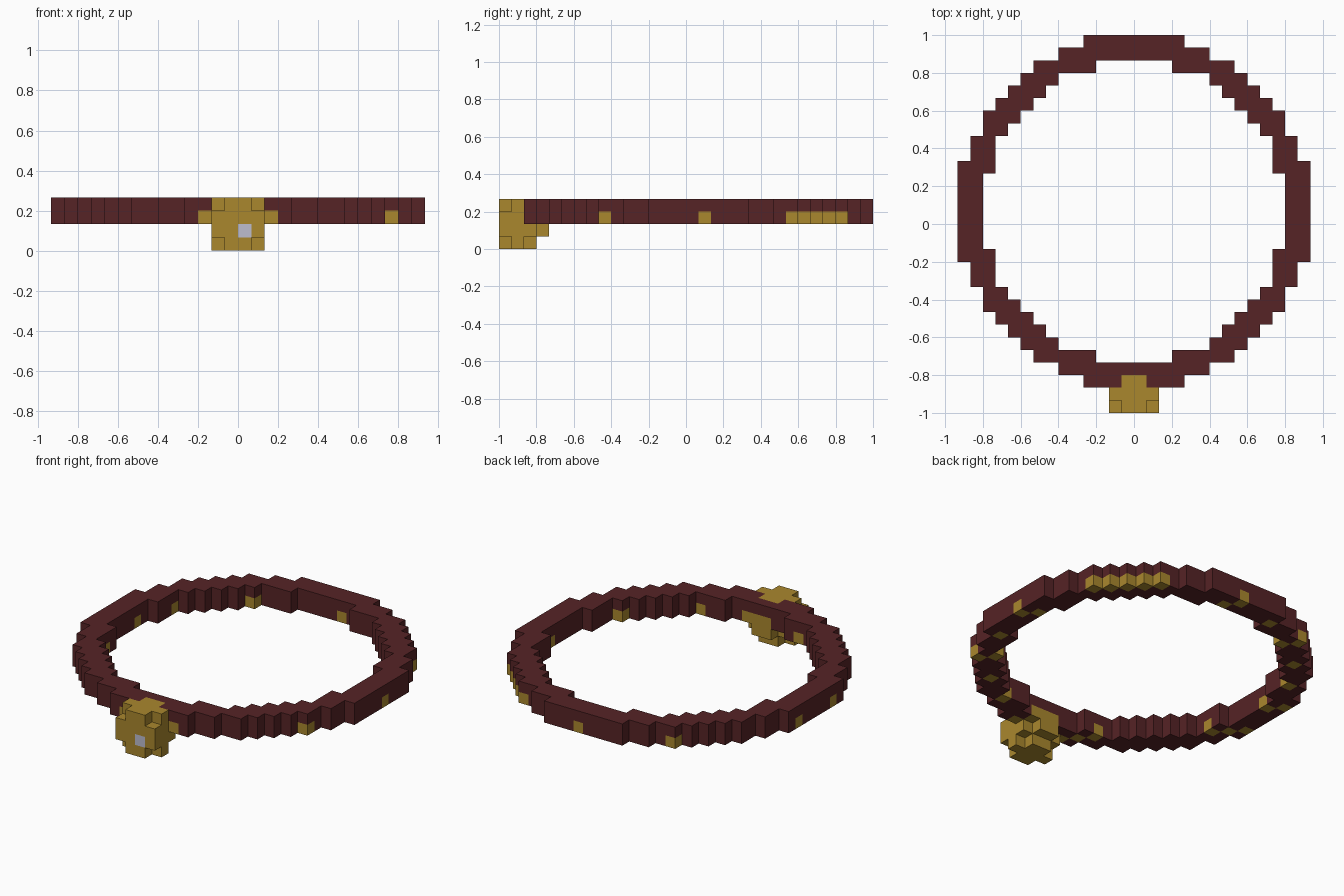
import bpy, bmesh, math
from mathutils import Vector

if "Cube" in bpy.data.objects:
    bpy.data.objects.remove(bpy.data.objects["Cube"])

U = 1 / 15  # voxel size


def material(name, rgb):
    m = bpy.data.materials.new(name)
    m.diffuse_color = (*rgb, 1)
    m.use_nodes = True
    m.node_tree.nodes["Principled BSDF"].inputs["Base Color"].default_value = m.diffuse_color
    return m


MATS = [material("maroon leather", (0.093, 0.017, 0.019)),
        material("gold", (0.40, 0.245, 0.027)),
        material("pale grey", (0.51, 0.51, 0.62))]
MAROON, GOLD, GREY = range(3)

# bell: rounded block of cells with its eight corners missing, plus a back bump
bell = {}
for x in range(-2, 2):
    for y in range(-15, -12):
        for z in range(4):
            if not (x in (-2, 1) and y in (-15, -13) and z in (0, 3)):
                bell[x, y, z] = GOLD
for x in (-1, 0):
    for z in (1, 2):
        bell[x, -12, z] = GOLD
bell[0, -15, 1] = GREY  # glint on the front

# collar: ring two cells thick and two high, gold studs in diagonal rows below
collar = {}
for x in range(-14, 14):
    for y in range(-14, 14):
        if 12 <= math.hypot(x + 0.5, y + 0.5) < 14:
            for z in (2, 3):
                cell = (x, y + 1, z)
                if cell not in bell:
                    stud = z == 2 and (x + y) % 5 == 3
                    collar[cell] = GOLD if stud else MAROON

filled = set(bell) | set(collar)


def build(name, cells):
    """Make the outward faces of a set of coloured cells."""
    bm = bmesh.new()
    for cell, mat in cells.items():
        mid = Vector(cell) + Vector((0.5, 0.5, 0.5))
        for axis in range(3):
            for sign in (-1, 1):
                n = Vector((0, 0, 0))
                n[axis] = sign
                if tuple(int(c + d) for c, d in zip(cell, n)) in filled:
                    continue
                a = Vector((0, 0, 0))
                a[(axis + 1) % 3] = 0.5
                b = n.cross(a)
                corners = (-a - b, a - b, a + b, b - a)
                f = bm.faces.new([bm.verts.new((mid + n * 0.5 + c) * U)
                                  for c in corners])
                f.material_index = mat
    bmesh.ops.remove_doubles(bm, verts=bm.verts, dist=0.001)
    me = bpy.data.meshes.new(name)
    bm.to_mesh(me)
    bm.free()
    for m in MATS:
        me.materials.append(m)
    ob = bpy.data.objects.new(name, me)
    bpy.context.collection.objects.link(ob)


build("collar", collar)
build("bell", bell)
